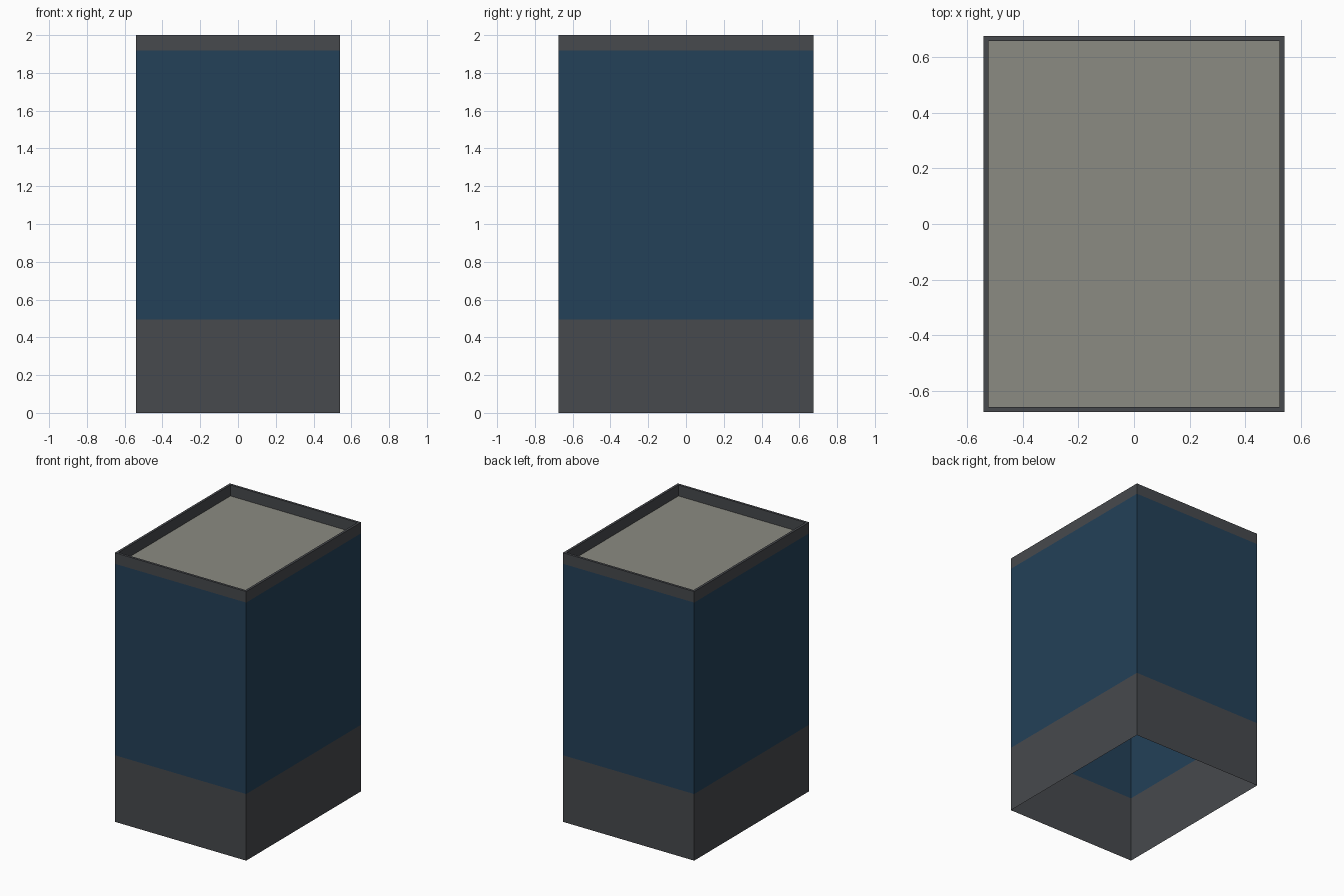
import bpy

cube = bpy.data.objects.get("Cube")
if cube:
    bpy.data.objects.remove(cube, do_unlink=True)


def material(name, color):
    m = bpy.data.materials.new(name)
    m.use_nodes = True
    m.diffuse_color = (*color, 1)
    m.node_tree.nodes["Principled BSDF"].inputs["Base Color"].default_value = (*color, 1)
    return m


grey = material("dark grey", (0.063, 0.067, 0.075))
blue = material("deep blue", (0.017, 0.052, 0.098))
stone = material("pale stone", (0.26, 0.26, 0.225))

HALF_X, HALF_Y, LIP = 0.54, 0.675, 0.018
BASE_TOP, WALL_TOP, TOP = 0.495, 1.918, 2.0


def ring(z, inset=0.0):
    x, y = HALF_X - inset, HALF_Y - inset
    return [(-x, -y, z), (x, -y, z), (x, y, z), (-x, y, z)]


def build(name, rings, mat, cap=False):
    """Join successive rectangular rings with quads, optionally closing the last."""
    verts = [v for r in rings for v in r]
    faces = []
    for k in range(len(rings) - 1):
        a = 4 * k
        for i in range(4):
            j = (i + 1) % 4
            faces.append((a + i, a + j, a + 4 + j, a + 4 + i))
    if cap:
        last = len(verts) - 4
        faces.append(tuple(range(last, last + 4)))
    mesh = bpy.data.meshes.new(name)
    mesh.from_pydata(verts, [], faces)
    mesh.materials.append(mat)
    obj = bpy.data.objects.new(name, mesh)
    bpy.context.collection.objects.link(obj)
    return obj


# Open-bottomed thin walls
build("base_walls", [ring(0), ring(BASE_TOP)], grey)
build("upper_walls", [ring(BASE_TOP), ring(WALL_TOP)], blue)

# Parapet: outer band, rim and inner faces
build("parapet", [ring(WALL_TOP), ring(TOP), ring(TOP, LIP), ring(WALL_TOP, LIP)], grey)

# Sunken flat roof
build("roof", [ring(WALL_TOP, LIP)], stone, cap=True)
